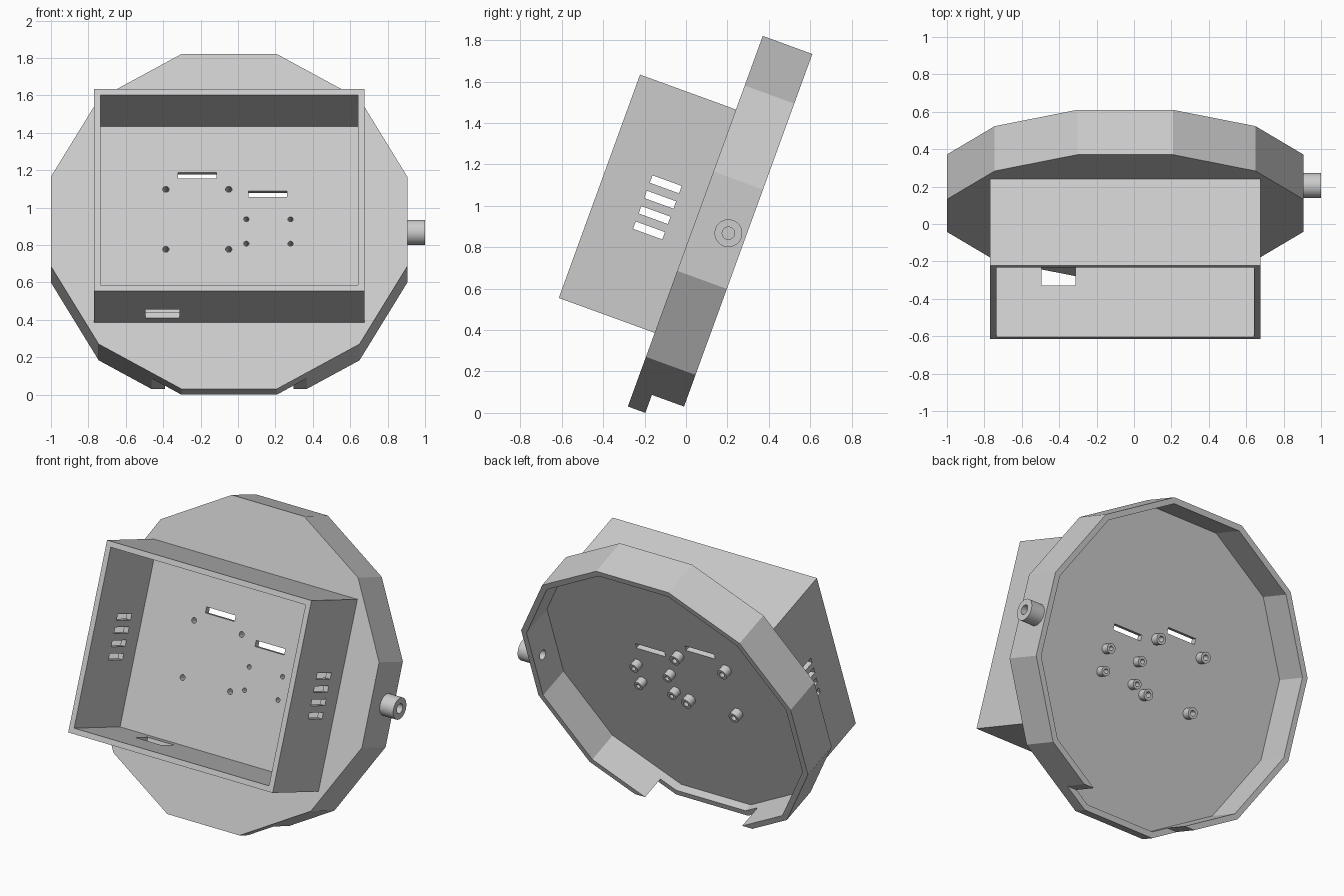
import bpy, bmesh, math
from mathutils import Matrix, Vector

cube = bpy.data.objects.get("Cube")
if cube:
    bpy.data.objects.remove(cube, do_unlink=True)

grey = bpy.data.materials.new("light grey")
grey.use_nodes = True
colour = (0.6, 0.6, 0.6, 1)
grey.diffuse_color = colour
grey.node_tree.nodes["Principled BSDF"].inputs["Base Color"].default_value = colour

# Local frame: y runs to the back, z up along the tilted face
TILT = Matrix.Translation((-0.0475, 0.045, 0.926)) @ Matrix.Rotation(math.radians(-20), 4, 'X')
APOTHEM, DEPTH, WALL = 0.9525, 0.255, 0.036
BOX_X, BOX_Z, BOX_DEPTH = 0.7225, 0.574, 0.493


def finish(name, bm):
    bmesh.ops.recalc_face_normals(bm, faces=bm.faces)
    mesh = bpy.data.meshes.new(name)
    bm.to_mesh(mesh)
    bm.free()
    mesh.materials.append(grey)
    ob = bpy.data.objects.new(name, mesh)
    bpy.context.collection.objects.link(ob)
    ob.matrix_world = TILT
    return ob


def block(name, low, high):
    low, high = Vector(low), Vector(high)
    bm = bmesh.new()
    bmesh.ops.create_cube(bm, size=1, matrix=Matrix.Translation((low + high) / 2)
                          @ Matrix.Diagonal((*(high - low), 1)))
    return finish(name, bm)


def prism(name, radius, start, end, axis='Y', sides=32, turn=0):
    """Cylinder running along the axis from point start, as long as end - start."""
    start, end = Vector(start), Vector(end)
    spin = Matrix.Rotation(math.pi / 2, 4, 'X' if axis == 'Y' else 'Y')
    bm = bmesh.new()
    bmesh.ops.create_cone(bm, cap_ends=True, segments=sides, radius1=radius, radius2=radius,
                          depth=(end - start).length,
                          matrix=Matrix.Translation((start + end) / 2) @ spin
                          @ Matrix.Rotation(turn, 4, 'Z'))
    return finish(name, bm)


def cut(ob, cutters):
    for cutter in cutters:
        bpy.context.view_layer.update()
        mod = ob.modifiers.new("cut", 'BOOLEAN')
        mod.operation, mod.solver, mod.object = 'DIFFERENCE', 'EXACT', cutter
        bpy.context.view_layer.update()
        result = bpy.data.meshes.new_from_object(
            ob.evaluated_get(bpy.context.evaluated_depsgraph_get()))
        ob.modifiers.clear()
        ob.data = result
        bpy.data.objects.remove(cutter, do_unlink=True)


def smooth(ob):
    bpy.ops.object.select_all(action='DESELECT')
    ob.select_set(True)
    bpy.context.view_layer.objects.active = ob
    bpy.ops.object.shade_smooth_by_angle(angle=math.radians(25))


def twelve_sided(name, apothem, y0, y1):
    return prism(name, apothem / math.cos(math.pi / 12), (0, y0, 0), (0, y1, 0),
                 sides=12, turn=math.pi / 12)


# Mounting holes: x, z, hole radius, standoff radius
mounts = [(x, z, 0.017, 0.034) for x in (-0.338, -0.002) for z in (0.183, -0.158)]
mounts += [(x, z, 0.014, 0.03) for x in (0.092, 0.328) for z in (0.013, -0.126)]

# Twelve-sided dish, open at the back
dish = twelve_sided("dish", APOTHEM, 0, DEPTH)
cutters = [twelve_sided("hollow", APOTHEM - WALL, WALL, DEPTH + 0.1),
           block("notch", (-0.7, 0.09, -1.2), (0.7, 0.5, -0.86)),
           prism("port", 0.03, (0.8, 0.17, 0), (1.2, 0.17, 0), 'X')]
for x, z in ((-0.273, 0.262), (0.103, 0.156)):
    cutters.append(block("cable_slot", (x, -0.1, z - 0.018), (x + 0.206, 0.1, z + 0.018)))
for x, z, hole, _ in mounts:
    cutters.append(prism("hole", hole, (x, -0.1, z), (x, 0.1, z), sides=20))
cut(dish, cutters)
smooth(dish)

# Standoffs behind the mounting holes
for i, (x, z, hole, outer) in enumerate(mounts):
    post = prism(f"standoff_{i + 1}", outer, (x, WALL - 0.002, z), (x, WALL + 0.05, z), sides=20)
    cut(post, [prism("bore", hole, (x, -0.1, z), (x, 0.2, z), sides=20)])
    smooth(post)

# Side port tube on the dish's left
tube = prism("side_port", 0.067, (APOTHEM - 0.005, 0.17, 0), (1.0475, 0.17, 0), 'X')
cut(tube, [prism("bore", 0.03, (0.8, 0.17, 0), (1.2, 0.17, 0), 'X')])
smooth(tube)

# Open box frame on the front, with side vents and a slot in its bottom
frame = block("box_frame", (-BOX_X, -BOX_DEPTH, -BOX_Z), (BOX_X, 0.003, BOX_Z))
inner_x, inner_z = BOX_X - WALL + 0.002, BOX_Z - WALL + 0.002
cutters = [block("opening", (-inner_x, -1, -inner_z), (inner_x, 0.2, inner_z)),
           block("bottom_slot", (-0.446, -0.2, -0.7), (-0.264, -0.07, -0.5))]
for row in range(4):
    z = (row - 1.5) * 0.079
    cutters.append(block("vent", (-1, -0.27, z - 0.019), (1, -0.12, z + 0.019)))
cut(frame, cutters)
